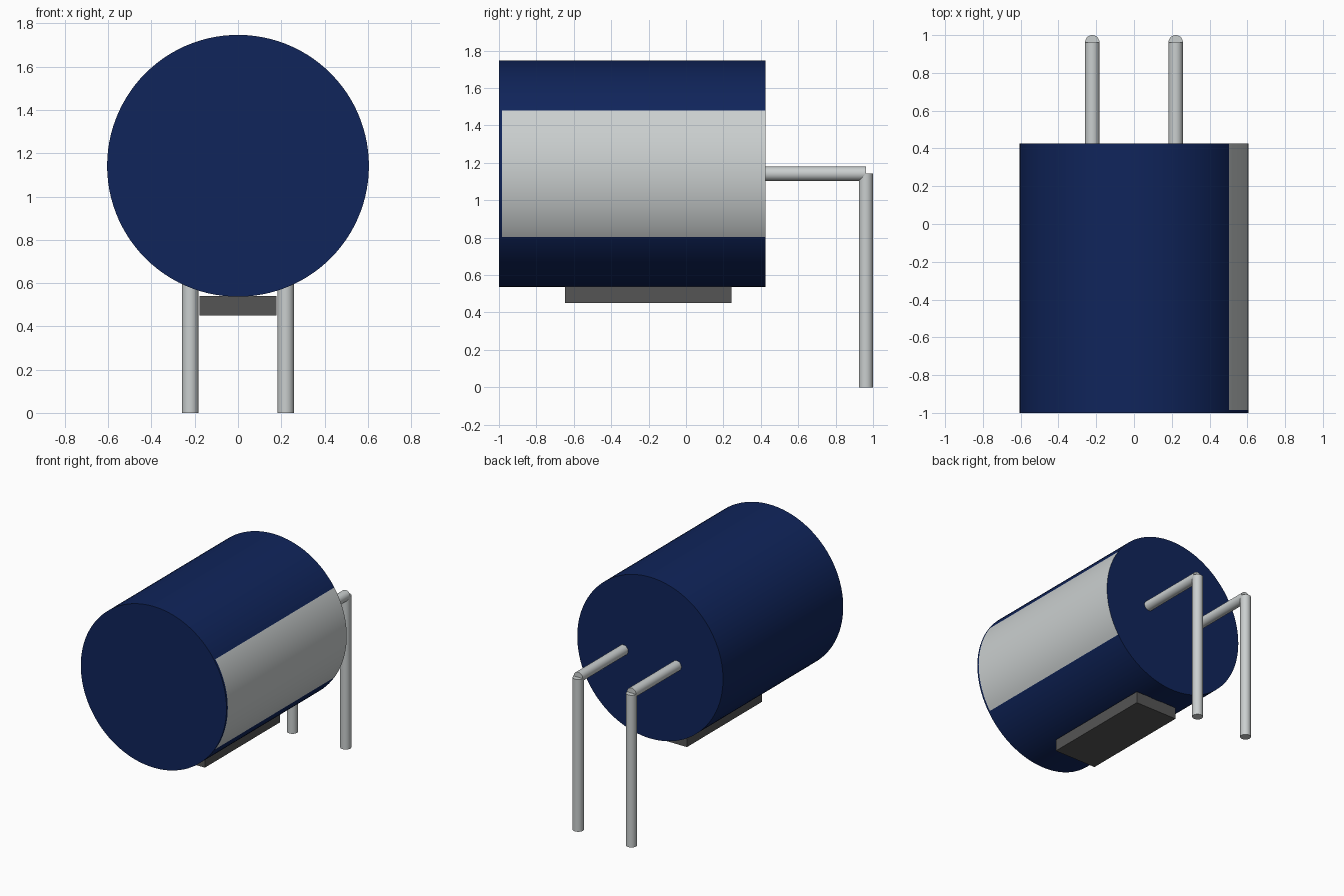
import bpy, bmesh
from math import sin, cos, pi, radians
from mathutils import Vector

cube = bpy.data.objects.get("Cube")
if cube:
    bpy.data.objects.remove(cube, do_unlink=True)


def material(name, r, g, b):
    m = bpy.data.materials.new(name)
    m.use_nodes = True
    m.diffuse_color = (r, g, b, 1)
    m.node_tree.nodes["Principled BSDF"].inputs["Base Color"].default_value = (r, g, b, 1)
    return m


navy = material("navy sleeve", 0.005, 0.018, 0.105)
silver = material("silver grey", 0.59, 0.62, 0.62)
charcoal = material("charcoal", 0.09, 0.09, 0.09)


def finish(bm, name, mats, smooth=True):
    bmesh.ops.recalc_face_normals(bm, faces=bm.faces)
    mesh = bpy.data.meshes.new(name)
    bm.to_mesh(mesh)
    bm.free()
    for m in mats:
        mesh.materials.append(m)
    obj = bpy.data.objects.new(name, mesh)
    bpy.context.collection.objects.link(obj)
    if smooth:
        bpy.ops.object.select_all(action="DESELECT")
        obj.select_set(True)
        bpy.context.view_layer.objects.active = obj
        bpy.ops.object.shade_smooth_by_angle(angle=radians(35))
    return obj


# Body: a lying can whose ring has edges exactly on the stripe borders
RADIUS, AXIS_Z = 0.605, 1.142
HALF = radians(33.9)
STRIPE_STEPS, REST_STEPS = 20, 84
angles = [-HALF + 2 * HALF * i / STRIPE_STEPS for i in range(STRIPE_STEPS)]
angles += [HALF + (2 * pi - 2 * HALF) * i / REST_STEPS for i in range(REST_STEPS)]
bm = bmesh.new()
rings = [[bm.verts.new((RADIUS * cos(a), y, AXIS_Z + RADIUS * sin(a))) for a in angles]
         for y in (-1.0, -0.985, 0.425)]
count = len(angles)
for band, (near, far) in enumerate(zip(rings, rings[1:])):
    for i in range(count):
        j = (i + 1) % count
        face = bm.faces.new((near[i], near[j], far[j], far[i]))
        # Polarity stripe on the left side, behind the narrow front rim
        face.material_index = int(band == 1 and i < STRIPE_STEPS)
bm.faces.new(rings[0])
bm.faces.new(rings[-1])
finish(bm, "can_body", [navy, silver])


# Leads: one rod out of the back and one rod down to the ground on each side
def rod(name, start, end, radius=0.038):
    start, end = Vector(start), Vector(end)
    axis = end - start
    bm = bmesh.new()
    bmesh.ops.create_cone(bm, cap_ends=True, segments=32, radius1=radius,
                          radius2=radius, depth=axis.length)
    bm.transform(axis.to_track_quat("Z", "Y").to_matrix().to_4x4())
    bmesh.ops.translate(bm, verts=bm.verts, vec=(start + end) / 2)
    return finish(bm, name, [silver])


for side, x in (("left", 0.221), ("right", -0.221)):
    rod(side + "_lead_horizontal", (x, 0.41, AXIS_Z), (x, 0.962, AXIS_Z))
    rod(side + "_lead_vertical", (x, 0.962, 0), (x, 0.962, AXIS_Z))

# Mounting pad under the body
bm = bmesh.new()
bmesh.ops.create_cube(bm, size=1)
bmesh.ops.scale(bm, verts=bm.verts, vec=(0.356, 0.89, 0.09))
bmesh.ops.translate(bm, verts=bm.verts, vec=(0, -0.202, 0.495))
finish(bm, "mounting_pad", [charcoal], smooth=False)
